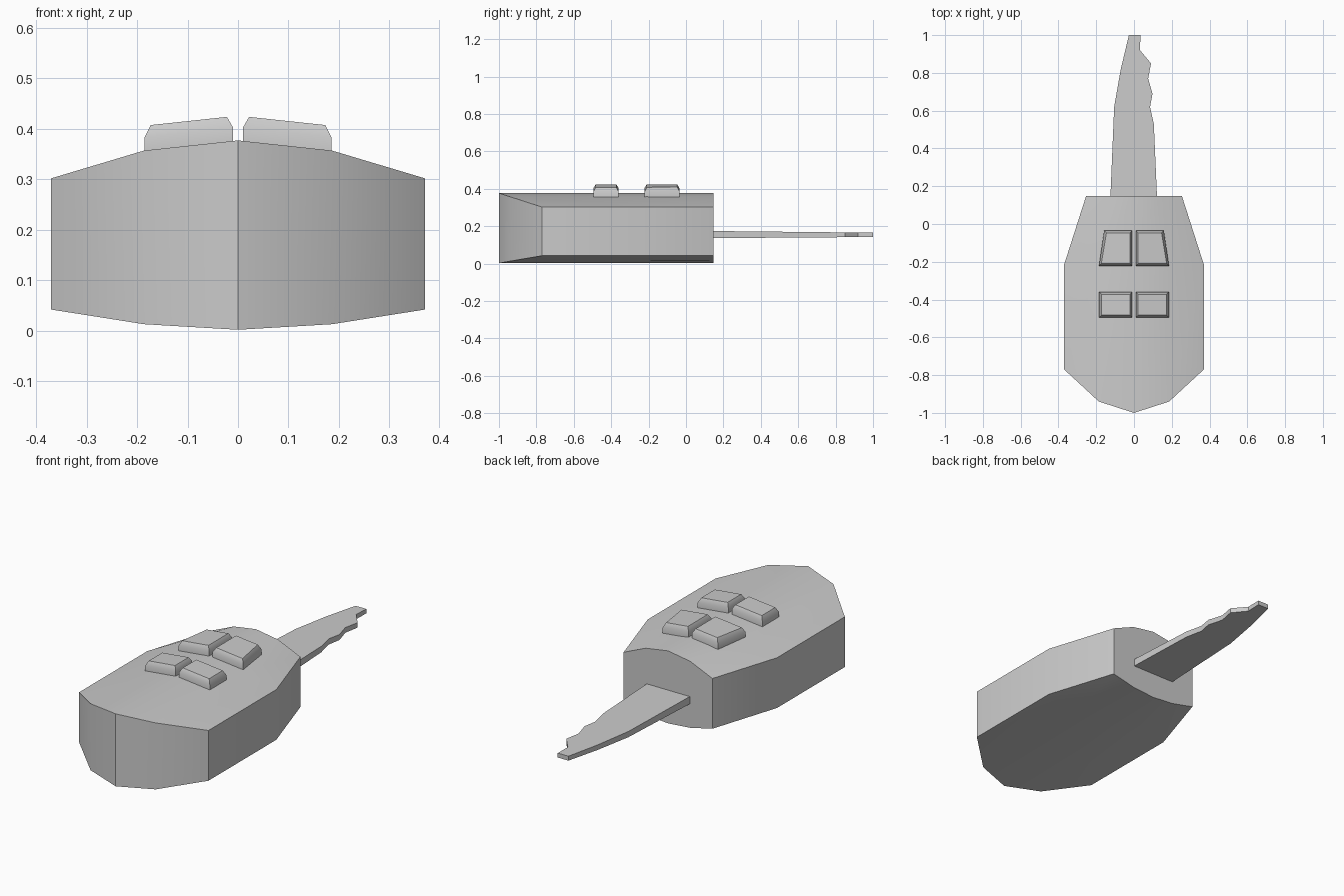
import bpy, bmesh, math

cube = bpy.data.objects.get("Cube")
if cube:
    bpy.data.objects.remove(cube, do_unlink=True)

GREY = (0.6, 0.6, 0.6, 1)
mat = bpy.data.materials.new("plain grey")
mat.use_nodes = True
mat.diffuse_color = GREY
mat.node_tree.nodes["Principled BSDF"].inputs["Base Color"].default_value = GREY


def finish(name, bm, angle):
    bmesh.ops.recalc_face_normals(bm, faces=bm.faces)
    mesh = bpy.data.meshes.new(name)
    bm.to_mesh(mesh)
    bm.free()
    mesh.materials.append(mat)
    ob = bpy.data.objects.new(name, mesh)
    bpy.context.collection.objects.link(ob)
    bpy.ops.object.select_all(action='DESELECT')
    ob.select_set(True)
    bpy.context.view_layer.objects.active = ob
    bpy.ops.object.shade_smooth_by_angle(angle=math.radians(angle))
    return ob


def stack(name, rings, angle):
    """Closed solid through matching rings of points."""
    bm = bmesh.new()
    loops = [[bm.verts.new(p) for p in ring] for ring in rings]
    bm.faces.new(loops[0])
    bm.faces.new(loops[-1])
    for a, b in zip(loops, loops[1:]):
        for i in range(len(a)):
            j = (i + 1) % len(a)
            bm.faces.new((a[i], a[j], b[j], b[i]))
    return finish(name, bm, angle)


# Body: three lines along y on each side, crowned above and below
rows = [[(0, -1), (0.186, -0.94), (0.37, -0.77)],
        [(0, -0.215), (0.186, -0.215), (0.37, -0.215)],
        [(0, 0.147), (0.127, 0.147), (0.254, 0.147)]]
top_z = [0.377, 0.357, 0.302]
bottom_z = [0.002, 0.013, 0.042]
bm = bmesh.new()


def sheet(heights):
    grid = []
    for row in rows:
        pts = [(x, y, z) for (x, y), z in zip(row, heights)]
        full = [(-x, y, z) for x, y, z in pts[:0:-1]] + pts
        grid.append([bm.verts.new(p) for p in full])
    for a, b in zip(grid, grid[1:]):
        for i in range(4):
            bm.faces.new((a[i], a[i + 1], b[i + 1], b[i]))
    return grid


top, bottom = sheet(top_z), sheet(bottom_z)
for r in (0, 2):                        # nose and back walls
    for i in range(4):
        bm.faces.new((top[r][i], top[r][i + 1], bottom[r][i + 1], bottom[r][i]))
for c in (0, 4):                        # side walls
    for r in range(2):
        bm.faces.new((top[r][c], top[r + 1][c], bottom[r + 1][c], bottom[r][c]))
finish("key_body", bm, 30)

# Blade: notched outline, slightly thinner toward the tip
outline = [(-0.125, 0.14), (0.122, 0.14), (0.105, 0.53), (0.085, 0.62),
           (0.098, 0.69), (0.075, 0.77), (0.09, 0.85), (0.032, 0.92),
           (0.034, 1), (-0.027, 1), (-0.07, 0.82), (-0.105, 0.62)]


def blade_ring(z0, z1):
    return [(x, y, z0 + (z1 - z0) * (y - 0.14) / 0.86) for x, y in outline]


stack("key_blade", [blade_ring(0.136, 0.142), blade_ring(0.174, 0.165)], 30)


# Buttons: sloping pads with a chamfered rim
def button(name, side, y0, y1, outer_front, outer_back):
    inset = 0.012
    base = [(0.01, y0), (outer_front, y0), (outer_back, y1), (0.01, y1)]
    rim = [(0.01 + inset, y0 + inset), (outer_front - inset, y0 + inset),
           (outer_back - inset, y1 - inset), (0.01 + inset, y1 - inset)]
    rings = [[(side * x, y, 0.37 - 0.1 * x) for x, y in base],
             [(side * x, y, 0.404 - 0.11 * x) for x, y in base],
             [(side * x, y, 0.426 - 0.107 * x) for x, y in rim]]
    stack(name, rings, 35)


for side, label in ((1, "left"), (-1, "right")):
    button(f"front_button_{label}", side, -0.495, -0.36, 0.185, 0.185)
    button(f"rear_button_{label}", side, -0.222, -0.035, 0.185, 0.158)
